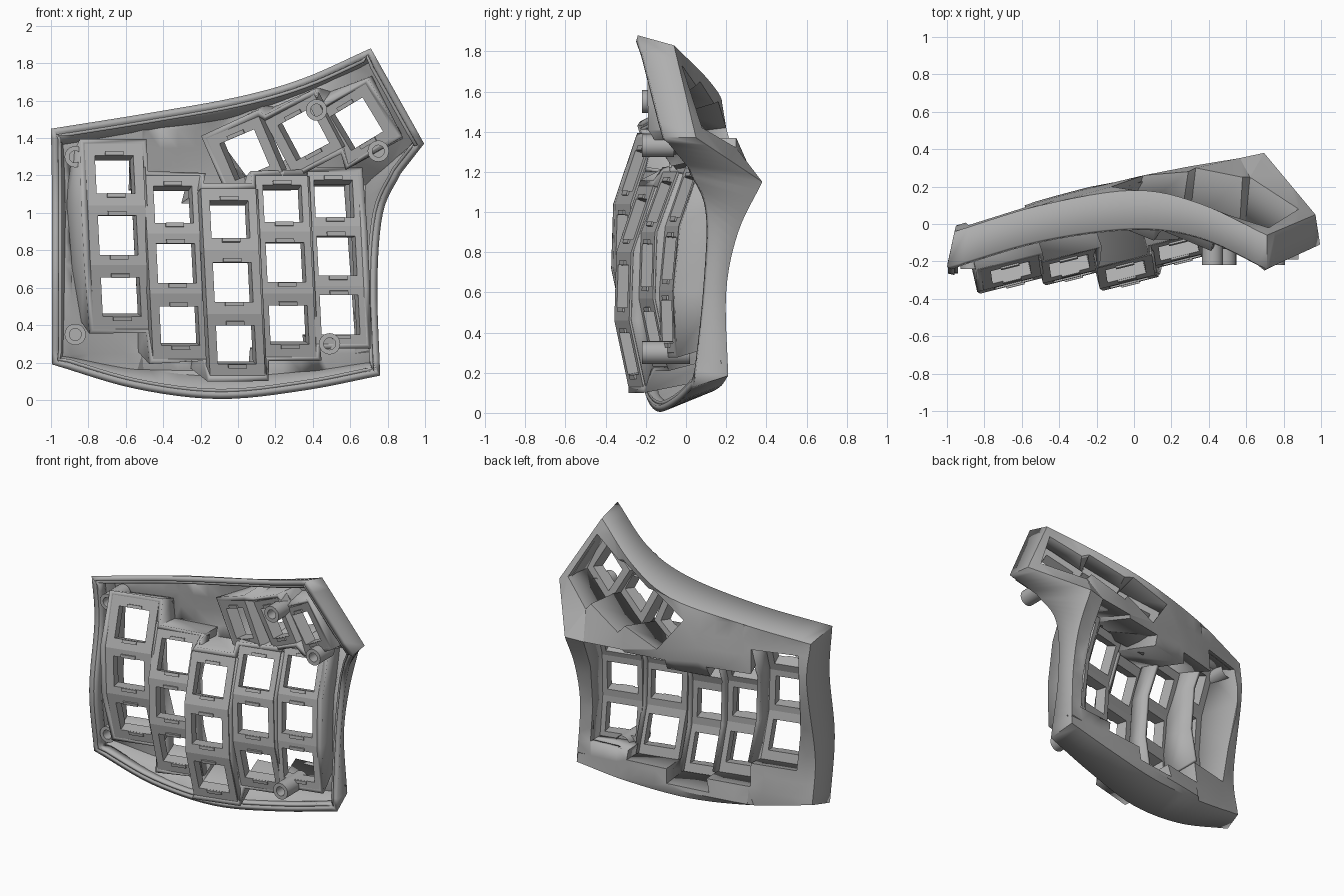
import bpy, bmesh, math
from mathutils import Vector as V, Matrix
from mathutils.geometry import delaunay_2d_cdt

if "Cube" in bpy.data.objects:
    bpy.data.objects.remove(bpy.data.objects["Cube"])

grey = bpy.data.materials.new("plain_grey")
grey.use_nodes = True
grey.diffuse_color = (0.43, 0.43, 0.43, 1)
grey.node_tree.nodes["Principled BSDF"].inputs["Base Color"].default_value = (0.43, 0.43, 0.43, 1)


def finish(bm, name, thick=0, offset=-1):
    me = bpy.data.meshes.new(name)
    bm.to_mesh(me)
    bm.free()
    ob = bpy.data.objects.new(name, me)
    bpy.context.collection.objects.link(ob)
    me.materials.append(grey)
    if thick:
        mod = ob.modifiers.new("thickness", "SOLIDIFY")
        mod.thickness, mod.offset = thick, offset
    bpy.ops.object.select_all(action="DESELECT")
    ob.select_set(True)
    bpy.context.view_layer.objects.active = ob
    bpy.ops.object.shade_smooth_by_angle(angle=math.radians(30))
    return ob


def spline(pts, steps=6):
    """Smooth path through points, leaving out the last one."""
    p = [V(q) for q in pts]
    p = [2 * p[0] - p[1]] + p + [2 * p[-1] - p[-2]]
    out = []
    for a, b, c, d in zip(p, p[1:], p[2:], p[3:]):
        for i in range(steps):
            t = i / steps
            out.append(0.5 * (2 * b + (c - a) * t + (2 * a - 5 * b + 4 * c - d) * t * t
                              + (3 * b - a - 3 * c + d) * t ** 3))
    return out


def inside(x, z, loop):
    hit = False
    for a, b in zip(loop, loop[1:] + loop[:1]):
        if (a.z > z) != (b.z > z) and x < a.x + (z - a.z) / (b.z - a.z) * (b.x - a.x):
            hit = not hit
    return hit


def back_y(x, z):
    """Depth of the rear face."""
    t = (x + 0.96) / 1.66
    left = -0.055 + 0.045 * math.cos(5.2 * (z - 1.1))
    right = 0.2 + 0.18 * min(1, max(0, (z - 0.6) / 0.55)) ** 2
    return left + t * (right - left) + 0.04 * math.sin(math.pi * t)


# Outline: open front rim and rear edge, in matching stretches
rim_parts = [
    [(-1, -.23, 1.45), (-.5, -.085, 1.53), (0, -.02, 1.62), (.35, -.07, 1.72), (.71, -.24, 1.88)],
    [(.71, -.24, 1.88), (.995, -.11, 1.37)],
    [(.995, -.11, 1.37), (.87, .02, 1.21)],
    [(.87, .02, 1.21), (.775, .11, 1.0), (.745, .1, .62), (.76, .04, .13)],
    [(.76, .04, .13), (.35, -.04, .05), (-.1, -.13, .005), (-.55, -.19, .06), (-.995, -.21, .19)],
    [(-.995, -.21, .19), (-.995, -.265, .65), (-.995, -.205, 1.12), (-1, -.23, 1.45)]]
back_parts = [
    [(-.96, -.04, 1.38), (-.5, .1, 1.46), (0, .18, 1.54), (.35, .11, 1.66), (.71, -.06, 1.83)],
    [(.71, -.06, 1.83), (.97, .05, 1.37)],
    [(.97, .05, 1.37), (.695, .38, 1.15)],
    [(.695, .38, 1.15), (.7, .26, .9), (.7, .2, .6), (.72, .21, .185)],
    [(.72, .21, .185), (.35, .17, .13), (-.1, .1, .1), (-.55, .02, .14), (-.96, -.06, .22)],
    [(-.96, -.06, .22), (-.955, -.1, .55), (-.95, -.01, 1.1), (-.96, -.04, 1.38)]]
rim = [p for part in rim_parts for p in spline(part)]
back = [p for part in back_parts for p in spline(part)]

# Finger columns: staggered, tilted, and bowed along their length
TILT = .25
edges = [-.79, -.48, -.18, .115, .395, .665]
nodes = [(.38, .72, 1.04, 1.37), (.22, .57, .89, 1.2), (.13, .46, .8, 1.13),
         (.23, .57, .9, 1.2), (.3, .61, .93, 1.22)]
depth = [-.325, -.29, -.32, -.2, -.09]
bow = [(.07, 0, .01, .12)] * 4 + [(0, -.01, .02, .12)]


def col_pt(k, side, n):
    z = nodes[k][n]
    half = (edges[k + 1] - edges[k]) / 2
    return V((edges[k + side] + .05 * (.75 - z), depth[k] + bow[k][n] + TILT * half * (2 * side - 1), z))


# Opening over the finger columns, its walls square to the tilted keys
well = []
for k in range(5):
    well += [col_pt(k, 0, 0), col_pt(k, 1, 0)]
well += [col_pt(4, 1, 1), col_pt(4, 1, 2)]
for k in reversed(range(5)):
    well += [col_pt(k, 1, 3), col_pt(k, 0, 3)]
well += [col_pt(0, 0, 2), col_pt(0, 0, 1)]
well_back = []
for i, p in enumerate(well):
    z = p.z + (.05 if i < 10 else -.08 if 12 <= i < 22 else -.01)
    x = p.x - TILT * (back_y(p.x, z) - p.y)
    well_back.append(V((x, back_y(x, z), z)))

# Thumb keys: three stepped frames, fanned and tilted
thumb_cells = []
for c, turn in (((.035, -.03, 1.31), 23), ((.35, -.08, 1.42), 28), ((.635, -.13, 1.475), 31)):
    c, cs, sn = V(c), math.cos(math.radians(turn)), math.sin(math.radians(turn))
    right, up = V((cs, -.36, sn)).normalized() * .16, V((-sn, 0, cs)) * .16
    thumb_cells.append([c + right * i + up * j for i, j in ((-1, -1), (1, -1), (1, 1), (-1, 1))])
thumb = [q for c in thumb_cells for q in c[:2]]
thumb += [q for c in reversed(thumb_cells) for q in c[2:]]
thumb_back = [V(p) for p in (
    (.05, .26, 1.19), (.29, .28, 1.3), (.33, .3, 1.25), (.58, .25, 1.37), (.62, .25, 1.32), (.88, .08, 1.42),
    (.72, -.02, 1.73), (.5, .05, 1.63), (.45, .07, 1.65), (.2, .14, 1.54), (.14, .16, 1.55), (-.12, .2, 1.42))]

# Case shell: rear face with two openings, outer wall and well walls
pts, cons = [], []
for loop in (back, well_back, thumb_back):
    s = len(pts)
    pts += loop
    cons += [(s + i, s + (i + 1) % len(loop)) for i in range(len(loop))]
for i in range(18):
    for j in range(14):
        x, z = -.9 + i * .095, .15 + j * .1
        if x > -.2 and z > 1.12:
            continue
        if inside(x, z, back) and not inside(x, z, well_back):
            pts.append(V((x, back_y(x, z), z)))
flat, _, tris, origin, _, _ = delaunay_2d_cdt([p.xz for p in pts], cons, [], 0, 1e-5)
bm = bmesh.new()
vs, look = [], {}
for q, src in zip(flat, origin):
    y = pts[src[0]].y if src else back_y(*q)
    v = bm.verts.new((q[0], y, q[1]))
    vs.append(v)
    for s in src:
        look[s] = v
for t in tris:
    m = sum((flat[i] for i in t), V((0, 0))) / 3
    if inside(*m, back) and not inside(*m, well_back) and not inside(*m, thumb_back):
        bm.faces.new([vs[i] for i in t])
start = 0
for loop in (rim, well, thumb):
    front = [bm.verts.new(p) for p in loop]
    n = len(loop)
    for i in range(n):
        j = (i + 1) % n
        bm.faces.new((front[i], front[j], look[start + j], look[start + i]))
    start += n
bmesh.ops.delete(bm, geom=[v for v in bm.verts if not v.link_faces], context="VERTS")
bmesh.ops.recalc_face_normals(bm, faces=bm.faces)
if sum(f.normal.y * f.calc_area() for f in bm.faces) < 0:
    bmesh.ops.reverse_faces(bm, faces=bm.faces)
finish(bm, "case_shell", .035)

# Lip standing just inside the rim
bm = bmesh.new()
rows = []
for i, p in enumerate(rim):
    t = rim[(i + 1) % len(rim)] - rim[i - 1]
    inward = V((-t.z, 0, t.x)).normalized() * -.045
    if not inside(p.x + inward.x, p.z + inward.z, rim):
        inward = -inward
    rows.append([bm.verts.new(p + inward + V((0, y, 0))) for y in (0, .07)])
for a, b in zip(rows, rows[1:] + rows[:1]):
    bm.faces.new((a[0], b[0], b[1], a[1]))
finish(bm, "rim_lip", .018, 0)


def key_frame(bm, clips, corners, thick=.08, hole=.106):
    a, b, c, d = corners
    mid = (a + b + c + d) / 4
    u, v = (b + c - a - d).normalized(), (c + d - a - b).normalized()
    n = v.cross(u).normalized()
    inner = [mid + (u * i + v * j) * hole for i, j in ((-1, -1), (1, -1), (1, 1), (-1, 1))]
    rings = [[bm.verts.new(p + n * h) for p in ring]
             for ring, h in ((corners, 0), (inner, 0), (inner, thick), (corners, thick))]
    for r, s in zip(rings, rings[1:] + rings[:1]):
        for i in range(4):
            j = (i + 1) % 4
            bm.faces.new((r[i], r[j], s[j], s[i]))
    # Raised catches above and below the hole
    turn = Matrix((u, n, v)).transposed().to_4x4()
    for side in (-1, 1):
        place = Matrix.Translation(mid + v * side * (hole + .012)) @ turn
        bmesh.ops.create_cube(clips, size=1, matrix=place @ Matrix.Diagonal((.1, .02, .022, 1)))


clips = bmesh.new()
bm = bmesh.new()
for k in range(5):
    for r in range(3):
        key_frame(bm, clips, [col_pt(k, 0, r), col_pt(k, 1, r), col_pt(k, 1, r + 1), col_pt(k, 0, r + 1)])
bmesh.ops.recalc_face_normals(bm, faces=bm.faces)
finish(bm, "finger_key_frames")
bm = bmesh.new()
for cell in thumb_cells:
    key_frame(bm, clips, cell)
bmesh.ops.recalc_face_normals(bm, faces=bm.faces)
finish(bm, "thumb_key_frames")
finish(clips, "switch_catches")

# Ribs between neighbouring columns, tallest beside the outer column
bm = bmesh.new()
for k, height in enumerate((.24, .13, .1, .1)):
    rows = [[bm.verts.new(col_pt(k, 1, n) + V((-TILT, 1, lean)) * h) for h in (.01, height)]
            for n, lean in enumerate((.25, 0, 0, -.4))]
    for a, b in zip(rows, rows[1:]):
        bm.faces.new((a[0], b[0], b[1], a[1]))
finish(bm, "column_ribs", .025, 0)

# Hollow screw posts
bm = bmesh.new()
for x, z, y0, y1 in ((-.87, 1.3, -.24, -.05), (-.87, .35, -.24, -.1), (.49, .3, -.22, .02),
                     (.42, 1.55, -.22, -.04), (.75, 1.33, -.22, -.06)):
    rings = []
    for r, y in ((.057, y1), (.057, y0), (.032, y0), (.032, y0 + .12)):
        rings.append([bm.verts.new((x + r * math.cos(a * math.tau / 24), y, z + r * math.sin(a * math.tau / 24)))
                      for a in range(24)])
    for r, s in zip(rings, rings[1:]):
        for i in range(24):
            bm.faces.new((r[i], r[i - 1], s[i - 1], s[i]))
    bm.faces.new(rings[-1])
bmesh.ops.recalc_face_normals(bm, faces=bm.faces)
finish(bm, "screw_posts")
